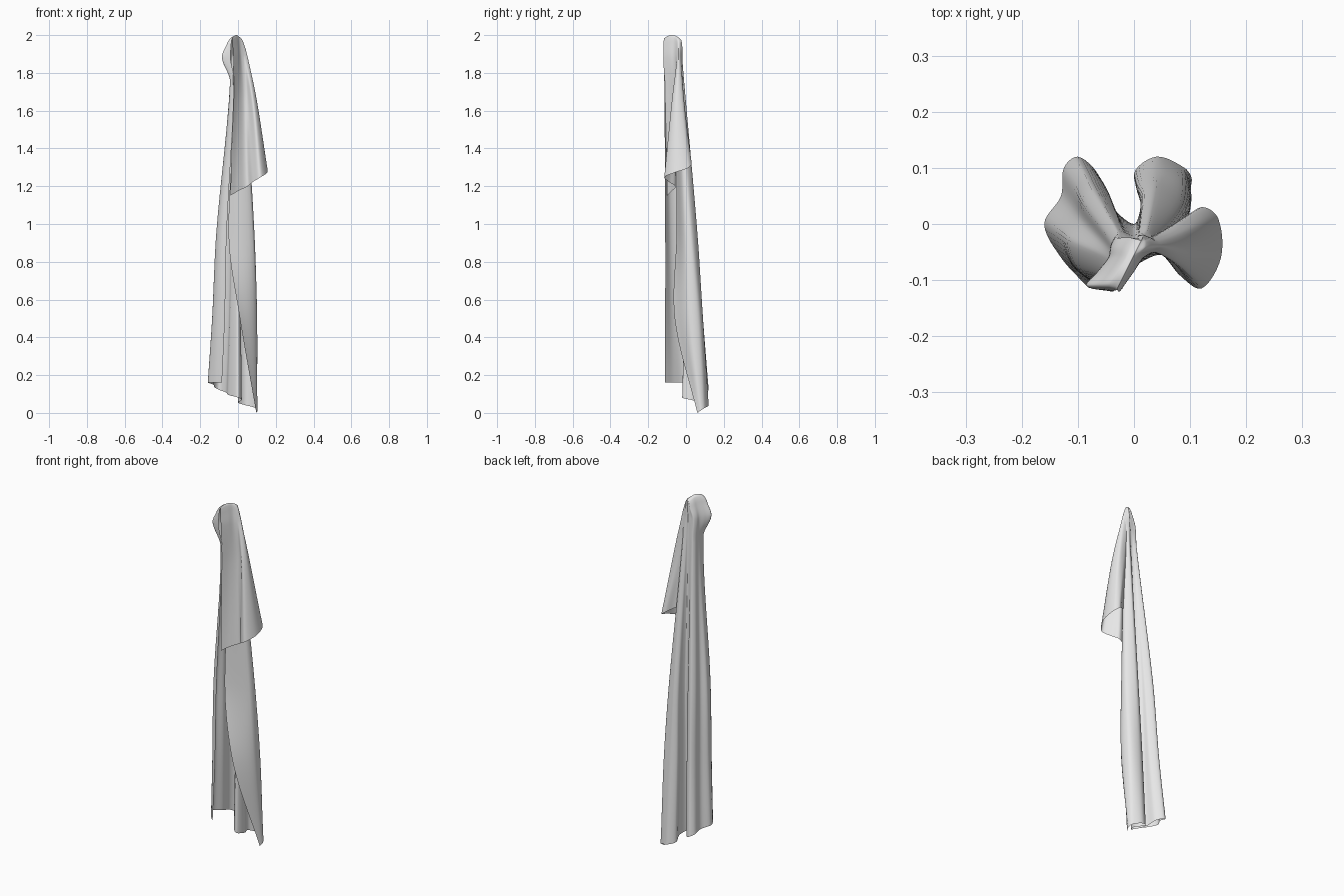
import bpy
from mathutils import Vector
from mathutils.geometry import interpolate_bezier

cube = bpy.data.objects.get("Cube")
if cube:
    bpy.data.objects.remove(cube, do_unlink=True)

cloth = bpy.data.materials.new("light_grey_cloth")
cloth.use_nodes = True
cloth.diffuse_color = (0.8, 0.8, 0.8, 1)
cloth.node_tree.nodes["Principled BSDF"].inputs["Base Color"].default_value = (0.8, 0.8, 0.8, 1)


def smooth_curve(points, steps):
    """Smooth curve through the points, with chord-length tangents."""
    last = len(points) - 1
    tangents = []
    for i in range(last + 1):
        a, b, c = points[max(i - 1, 0)], points[i], points[min(i + 1, last)]
        length = (b - a).length + (c - b).length
        tangents.append((c - a) / max(length, 1e-6))
    curve = [points[0]]
    for i in range(last):
        p, q = points[i], points[i + 1]
        reach = (q - p).length / 3
        curve += interpolate_bezier(p, p + tangents[i] * reach,
                                    q - tangents[i + 1] * reach, q, steps + 1)[1:]
    return curve


def fold_section(path, height):
    """Cross-section from hundredths; height is a rule along the path."""
    last = len(path) - 1
    points = [Vector((x / 100, y / 100, height(i / last))) for i, (x, y) in enumerate(path)]
    return smooth_curve(points, 6)


def gather(section, width, depth, z):
    """Squeeze a section towards the slanted, rounded ridge the cloth hangs from."""
    ring = []
    for p in section:
        away = (p.y + 0.075) * depth
        ridge_x = away * 0.5 - 0.01
        ring.append(Vector((p.x * width + ridge_x * (1 - width), away - 0.075,
                            z - 10 * away * away)))
    return ring


def hang_cloth(name, levels):
    sections = [fold_section(path, height) for path, height in levels]
    top = sections[-1]
    sections += [gather(top, 0.58, 1.0, 1.96), gather(top, 0.3, 0.95, 1.99),
                 gather(top, 0, 0.9, 2.0)]
    columns = [smooth_curve(list(column), 8) for column in zip(*sections)]
    rows = len(columns[0])
    verts = [p for column in columns for p in column]
    faces = []
    for c in range(len(columns) - 1):
        for r in range(rows - 1):
            k = c * rows + r
            faces.append((k, k + rows, k + rows + 1, k + 1))
    mesh = bpy.data.meshes.new(name)
    mesh.from_pydata(verts, [], faces)
    mesh.materials.append(cloth)
    mesh.shade_smooth()
    obj = bpy.data.objects.new(name, mesh)
    bpy.context.collection.objects.link(obj)


# Long drape: from the front edge round the back folds to the wrapped edge
drape_hem = [(-8.5, -11), (-13, -6), (-16, 0), (-13, 5), (-12.5, 10), (-10, 12), (-6.5, 9),
             (-5, 3.5), (0, -2), (2, 3), (0, 9), (4, 12), (9, 10), (10.3, 8), (9.7, 6)]
drape_low = [(-7, -11), (-11.5, -7), (-13.7, -1.5), (-11, 2.5), (-10.5, 7), (-8.5, 9), (-5, 6.5),
             (-4, 3), (0, -1), (1.5, 2.5), (0.5, 7), (4, 9), (9.3, 7), (9.5, 1), (1, -6)]
drape_middle = [(-6, -11), (-10, -8), (-11.5, -3), (-9, 0), (-9, 4), (-7, 6), (-4, 4),
                (-3, 2), (0, 0), (1, 2), (1.5, 5), (4, 6), (8.5, 3), (7.5, -1), (-5, -5)]
drape_neck = [(-2, -11.5), (-4, -10), (-4.2, -7), (-4, -5), (-4, -3), (-3, -1.5), (-2, -1.6),
              (-1, -2), (0, -2.2), (0.5, -2), (1, -1.5), (2.5, -1), (4, -3), (3, -4), (0, -5)]
drape_hood = [(-4, -12), (-8.5, -11), (-6.5, -8.5), (-4.5, -6), (-4, -4), (-3, -2.5), (-1.5, -2.5),
              (-0.5, -2.5), (0, -2.5), (0.5, -2.5), (1, -2), (2, -2), (4, -3), (3, -4), (1, -5)]
hang_cloth("long_drape", [
    (drape_hem, lambda t: min(0.16, 0.19 - 0.19 * t)),
    (drape_low, lambda t: 0.5),
    (drape_middle, lambda t: 0.95),
    (drape_neck, lambda t: 1.75),
    (drape_hood, lambda t: 1.88),
])

# Short flap: one big fold at the side, then a shallow one across the front
flap_hem = [(3, -2.5), (8, 0), (12, 3), (15, 1), (15.5, -6), (12, -11.5), (8, -9),
            (5, -5.5), (0, -7.5), (-4, -10)]
flap_middle = [(2, -3), (3.5, -2), (6, -1), (9, -1.5), (10, -5), (8, -7.5), (5, -5),
               (3, -5), (0, -7.5), (-2.8, -11)]
flap_top = [(1, -3), (2, -2.5), (3, -2.5), (4.5, -3), (5.2, -4), (4, -4.8), (3, -5.2),
            (1.5, -6.2), (0, -8.5), (-2.5, -12)]
hang_cloth("short_flap", [
    (flap_hem, lambda t: 1.37 - 0.22 * t),
    (flap_middle, lambda t: 1.65),
    (flap_top, lambda t: 1.88),
])
